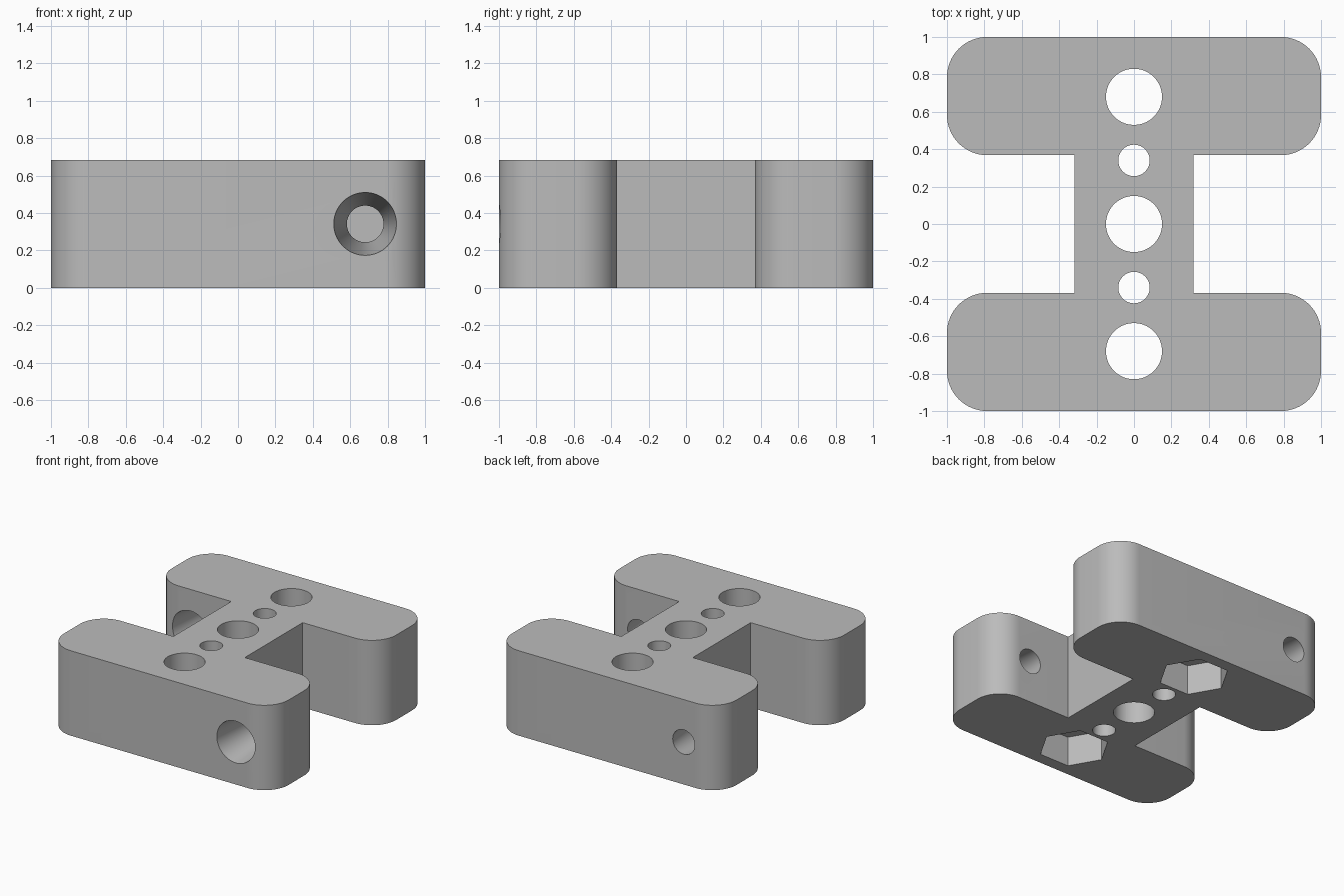
import bpy, bmesh, math
from mathutils import Matrix, Vector

cube = bpy.data.objects.get("Cube")
if cube:
    bpy.data.objects.remove(cube, do_unlink=True)

HEIGHT = 0.683
ARM_INNER, WEB_HALF, CORNER = 0.368, 0.318, 0.215
BOLT_Y, PIN_Y = 0.68, 0.34

grey = bpy.data.materials.new("plain grey")
grey.use_nodes = True
colour = (0.5, 0.5, 0.5, 1)
grey.diffuse_color = colour
grey.node_tree.nodes["Principled BSDF"].inputs["Base Color"].default_value = colour


def new_object(name, bm):
    mesh = bpy.data.meshes.new(name)
    bmesh.ops.recalc_face_normals(bm, faces=bm.faces)
    bm.to_mesh(mesh)
    bm.free()
    mesh.materials.append(grey)
    obj = bpy.data.objects.new(name, mesh)
    bpy.context.collection.objects.link(obj)
    return obj


def arc(cx, cy, start, end, steps=16):
    angles = [math.radians(start + (end - start) * i / steps) for i in range(steps + 1)]
    return [(cx + CORNER * math.cos(a), cy + CORNER * math.sin(a)) for a in angles]


def cut(body, start, end, r_start, r_end, sides=64):
    """Subtract a round, tapered or many-sided plug between two points."""
    start, end = Vector(start), Vector(end)
    axis = end - start
    bm = bmesh.new()
    bmesh.ops.create_cone(bm, cap_ends=True, segments=sides, radius1=r_start,
                          radius2=r_end, depth=axis.length)
    turn = axis.to_track_quat("Z", "Y").to_matrix().to_4x4()
    # the six-sided pockets point their corners sideways
    spin = Matrix.Rotation(math.radians(90 if sides == 6 else 0), 4, "Z")
    bmesh.ops.transform(bm, verts=bm.verts,
                        matrix=Matrix.Translation((start + end) / 2) @ turn @ spin)
    cutter = new_object("hole_cutter", bm)
    cutter.hide_render = True
    mod = body.modifiers.new("hole", "BOOLEAN")
    mod.operation, mod.solver, mod.object = "DIFFERENCE", "EXACT", cutter
    bpy.ops.object.modifier_apply(modifier=mod.name)
    bpy.data.objects.remove(cutter, do_unlink=True)


# H-shaped block: one quarter outline, mirrored to all four
quarter = [(WEB_HALF, ARM_INNER)]
quarter += arc(1 - CORNER, ARM_INNER + CORNER, -90, 0)
quarter += arc(1 - CORNER, 1 - CORNER, 0, 90)
half = quarter + [(-x, y) for x, y in reversed(quarter)]
outline = half + [(x, -y) for x, y in reversed(half)]

bm = bmesh.new()
base = bm.faces.new([bm.verts.new((x, y, 0)) for x, y in outline])
extruded = bmesh.ops.extrude_face_region(bm, geom=[base], use_keep_orig=True)
bmesh.ops.translate(bm, vec=(0, 0, HEIGHT),
                    verts=[v for v in extruded["geom"] if isinstance(v, bmesh.types.BMVert)])
block = new_object("mounting_block", bm)
bpy.context.view_layer.objects.active = block
block.select_set(True)

# Vertical through holes along the centre line
for y, radius in ((-BOLT_Y, 0.15), (-PIN_Y, 0.084), (0, 0.15), (PIN_Y, 0.084), (BOLT_Y, 0.15)):
    cut(block, (0, y, -0.1), (0, y, HEIGHT + 0.1), radius, radius)

# Six-sided nut pockets underneath
for y in (-BOLT_Y, BOLT_Y):
    cut(block, (0, y, -0.1), (0, y, 0.24), 0.26, 0.26, sides=6)

# Tapered holes through the arms, wide at the front
for x, front in ((BOLT_Y, -1), (-BOLT_Y, ARM_INNER)):
    back = front + 1 - ARM_INNER
    cut(block, (x, front - 0.09, HEIGHT / 2), (x, back + 0.09, HEIGHT / 2), 0.178, 0.088)

bpy.ops.object.shade_smooth_by_angle(angle=math.radians(30))
